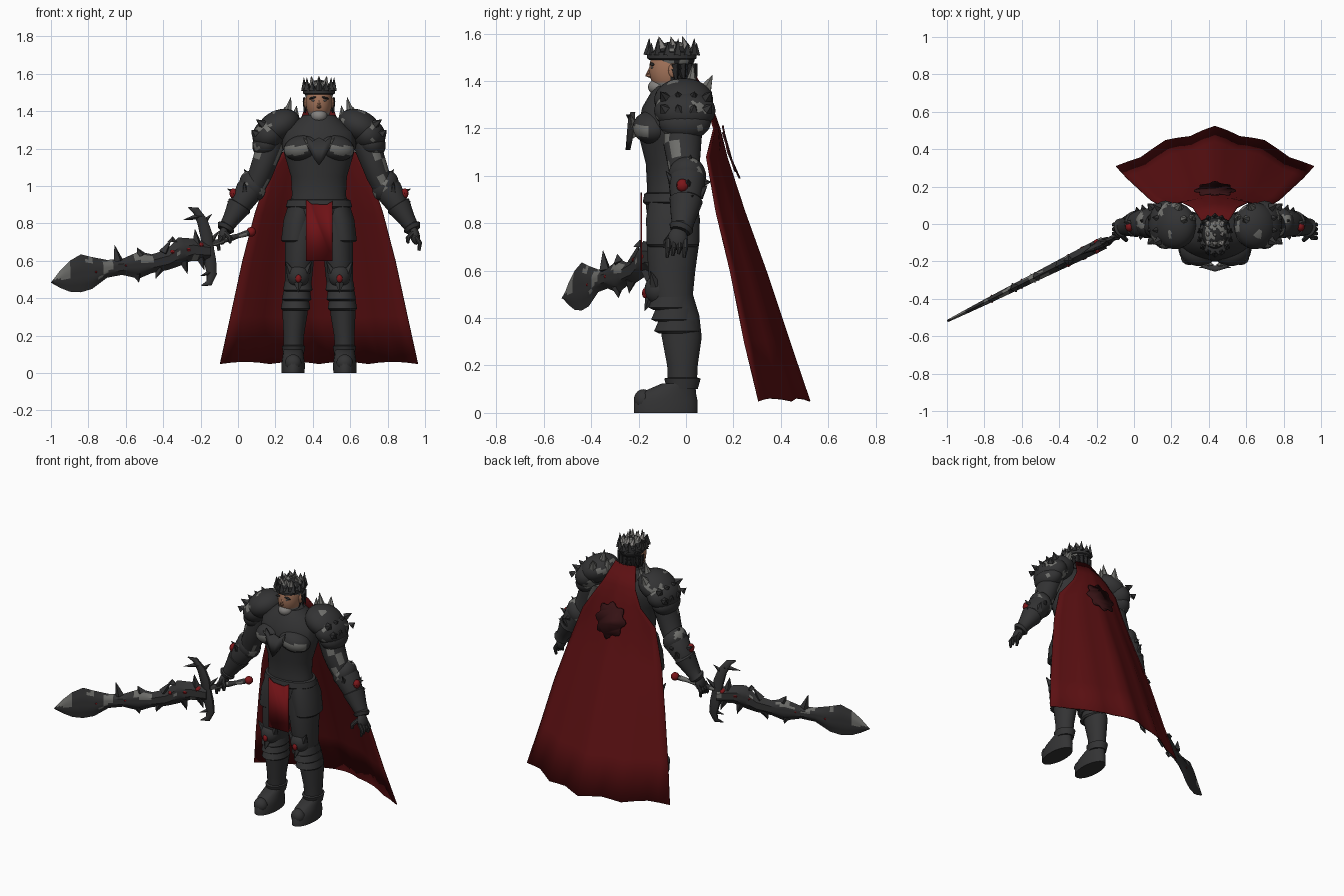
import bpy, bmesh, math
from mathutils import Vector, Matrix, noise

if "Cube" in bpy.data.objects:
    bpy.data.objects.remove(bpy.data.objects["Cube"])

C = 0.433  # the figure's own centre line


def mat(name, rgb):
    m = bpy.data.materials.new(name)
    m.diffuse_color = (*rgb, 1)
    m.use_nodes = True
    m.node_tree.nodes["Principled BSDF"].inputs["Base Color"].default_value = m.diffuse_color
    return m


ARMOUR = mat("dark armour", (0.033, 0.033, 0.034))
WORN = mat("worn metal", (0.16, 0.16, 0.15))
CLOTH = mat("cape red", (0.105, 0.005, 0.006))
TABARD = mat("tabard red", (0.16, 0.006, 0.008))
GEM = mat("gem red", (0.2, 0.008, 0.01))
CREST = mat("crest dark red", (0.035, 0.006, 0.007))
SKIN = mat("skin", (0.36, 0.17, 0.1))
HAIR = mat("dark hair", (0.02, 0.02, 0.021))
BEARD = mat("grey beard", (0.23, 0.22, 0.21))


def make(name, bm, *mats):
    bmesh.ops.recalc_face_normals(bm, faces=bm.faces)
    me = bpy.data.meshes.new(name)
    bm.to_mesh(me)
    bm.free()
    for m in mats:
        me.materials.append(m)
    ob = bpy.data.objects.new(name, me)
    bpy.context.collection.objects.link(ob)
    return ob


def rule(ob, fn):
    for p in ob.data.polygons:
        p.material_index = fn(p.center)
    return ob


def wear(ob, limit=0.35, scale=16):
    ob.data.materials.append(WORN)
    return rule(ob, lambda c: int(noise.noise(c * scale) > limit))


def tube(name, pts, m, n=20, flat=False):
    """Closed skin through rings (x, y, z, radius a, radius b)."""
    bm = bmesh.new()
    P = [Vector(p[:3]) for p in pts]
    rings = []
    for i, p in enumerate(pts):
        t = Vector((0, 0, 1)) if flat else (P[min(i + 1, len(P) - 1)] - P[max(i - 1, 0)]).normalized()
        s = Vector((0, 1, 0)).cross(t).normalized()
        u = t.cross(s)
        rings.append([bm.verts.new(P[i] + s * p[3] * math.cos(a) + u * p[4] * math.sin(a))
                      for a in (2 * math.pi * (k + 0.5) / n for k in range(n))])
    for a, b in zip(rings, rings[1:]):
        for k in range(n):
            bm.faces.new((a[k], a[(k + 1) % n], b[(k + 1) % n], b[k]))
    bm.faces.new(rings[0])
    bm.faces.new(rings[-1])
    return make(name, bm, m)


def ball(name, c, r, m, tilt=0, seg=24):
    bm = bmesh.new()
    bmesh.ops.create_uvsphere(bm, u_segments=seg, v_segments=seg * 2 // 3, radius=1,
                              matrix=Matrix.Translation(c) @ Matrix.Rotation(tilt, 4, 'Y') @ Matrix.Diagonal((*r, 1)))
    return make(name, bm, m)


def spikes(name, items, m, sides=5):
    """Cones given as (base, tip, radius)."""
    bm = bmesh.new()
    for b, t, r in items:
        b, t = Vector(b), Vector(t)
        d = t - b
        M = Matrix.Translation((b + t) / 2) @ d.to_track_quat('Z', 'Y').to_matrix().to_4x4()
        bmesh.ops.create_cone(bm, cap_ends=True, segments=sides, radius1=r, radius2=0.001, depth=d.length, matrix=M)
    return make(name, bm, m)


def plate(name, outline, y, thick, m):
    """Thin plate from an x,z outline; y is a function of x and z."""
    bm = bmesh.new()
    bm.faces.new([bm.verts.new((C + x, y(x, z), z)) for x, z in outline])
    ob = make(name, bm, m)
    ob.modifiers.new("thickness", 'SOLIDIFY').thickness = thick
    return ob


# torso, belt and gorget
tube("torso", [(C, y, z, a, b) for z, y, a, b in (
    (.80, -.06, .15, .1), (.87, -.06, .17, .11), (.95, -.065, .145, .1), (1.05, -.065, .15, .105),
    (1.15, -.065, .18, .13), (1.22, -.06, .2, .14), (1.29, -.055, .19, .13), (1.35, -.05, .12, .1),
    (1.38, -.05, .08, .08))], ARMOUR, 32, True)
tube("belt", [(C, -.062, z, a, a * .68) for z, a in ((.88, .165), (.89, .178), (.925, .168), (.93, .15))], ARMOUR, 32, True)
tube("gorget", [(C, -.055, z, a, a) for z, a in ((1.29, .125), (1.335, .1), (1.365, .085), (1.365, .07))], ARMOUR, 24, True)
tube("neck", [(C, -.05, 1.33, .055, .06), (C, -.06, 1.41, .05, .06)], SKIN, 16, True)
wear(plate("chest_emblem", [(-.07, 1.27), (-.035, 1.24), (0, 1.26), (.035, 1.24), (.07, 1.27), (.055, 1.2), (.03, 1.15),
                       (0, 1.11), (-.03, 1.15), (-.055, 1.2)], lambda x, z: -.235 + abs(x) * .3, .02, ARMOUR), .1)
spikes("emblem_points", [((C + s * x, -.22, z), (C + s * (x + .045), -.235, z + .05), .018)
                         for s in (-1, 1) for x, z in ((.02, 1.17), (.04, 1.21))], WORN, 4)

# tabard
plate("tabard", [(-.07, .6), (.073, .6), (.073, .92), (.04, .9), (-.04, .905), (-.07, .93)],
      lambda x, z: -.185, .008, TABARD)

# head: face, beard and hair by region
head = ball("head", (C, -.065, 1.45), (.07, .09, .112), SKIN, 0, 32)
head.data.materials.append(BEARD)
head.data.materials.append(HAIR)
rule(head, lambda c: 2 if c.z > 1.51 or c.y > -.07 else (1 if c.z < 1.4 else 0))
ball("jaw", (C, -.11, 1.375), (.045, .05, .038), BEARD)
spikes("nose", [((C, -.145, 1.425), (C, -.172, 1.422), .015), ((C, -.142, 1.455), (C, -.17, 1.425), .013)], SKIN, 6)
for s in (-1, 1):
    ball("brow", (C + s * .03, -.142, 1.472), (.025, .01, .006), HAIR, s * .25, 12)
    ball("eye", (C + s * .028, -.143, 1.457), (.012, .007, .005), BEARD, 0, 12)
    ball("ear", (C + s * .07, -.055, 1.445), (.01, .02, .03), SKIN, 0, 12)
wear(ball("hair_cap", (C, -.05, 1.5), (.076, .088, .068), HAIR), .05, 30)
spikes("hair_tufts", [((C + .07 * math.sin(a), -.05 + .08 * math.cos(a), 1.47 - .02 * k),
                       (C + .08 * math.sin(a), -.045 + .09 * math.cos(a), 1.42 - .03 * k), .02)
                      for k in (0, 1) for a in (i * .38 - 1.52 for i in range(9))], HAIR)
# crown with upright points
tube("crown_band", [(C, -.06, z, .077 + e, .096 + e) for z, e in ((1.49, 0), (1.495, .008), (1.52, .01), (1.525, 0))], ARMOUR, 28, True)
spikes("crown_points", [((C + .08 * math.sin(a), -.06 + .1 * math.cos(a), 1.51),
                         (C + .083 * math.sin(a), -.055 + .1 * math.cos(a), 1.56 + .02 * (i % 2)), .02)
                        for i, a in ((i, math.tau * i / 14) for i in range(14))], ARMOUR, 4)
spikes("hair_crest", [((C + x, y, 1.54), (C + x * 1.2, y - .015, 1.588), .02)
                      for x in (-.035, 0, .035) for y in (-.1, -.05, 0)], BEARD, 5)

for s in (-1, 1):
    def X(pts):  # offset from the centre line on this side
        return [(C + s * p[0], *p[1:]) for p in pts]

    def S(items):
        return [((C + s * b[0], *b[1:]), (C + s * t[0], *t[1:]), r) for b, t, r in items]

    # breastplate half, worn along its outer side
    pec = ball("breastplate", (C + s * .085, -.14, 1.205), (.105, .085, .07), ARMOUR, s * .2, 28)
    pec.data.materials.append(WORN)
    rule(pec, lambda c: int(abs(c.x - C) > .07 and c.z < 1.215 and c.z > 1.165 and c.y < -.15))

    # layered pauldron and its spikes
    wear(ball("pauldron_top", (C + s * .215, -.01, 1.32), (.12, .125, .085), ARMOUR, s * .45), .33)
    wear(ball("pauldron_middle", (C + s * .265, -.005, 1.275), (.095, .13, .085), ARMOUR, s * .7), .4)
    wear(ball("pauldron_lower", (C + s * .28, -.005, 1.225), (.08, .11, .07), ARMOUR, s * .6), .45)
    spikes("pauldron_edge", S([((.3 + .04 * k, y, 1.33 - .05 * k), (.335 + .025 * k, y * 1.2, 1.355 - .055 * k), .025)
                               for k in (0, 1) for y in (-.09, -.03, .03, .09)]), ARMOUR)
    spikes("shoulder_spikes", S([((.175, .02, 1.36), (.15, .03, 1.475), .035), ((.2, .07, 1.34), (.18, .112, 1.425), .04),
                                 ((.13, .03, 1.35), (.12, .04, 1.43), .03)]), WORN, 6)

    # arm, gauntlet and elbow guard
    wear(tube("upper_arm", X([(.25, -.01, 1.24, .075, .08), (.29, -.015, 1.13, .068, .08), (.315, -.01, 1.06, .064, .07),
                              (.35, 0, .99, .06, .065)]), ARMOUR), .3)
    wear(ball("elbow_guard", (C + s * .355, .005, 1.0), (.065, .08, .085), ARMOUR, s * .5), .3)
    tube("gauntlet", X([(.34, .005, 1.03, .055, .06), (.37, .005, .98, .075, .08), (.42, 0, .9, .06, .065),
                        (.425, 0, .895, .068, .07), (.465, -.01, .83, .048, .055), (.49, -.015, .79, .04, .045),
                        (.497, -.02, .78, .05, .052), (.505, -.025, .765, .04, .042)]), ARMOUR)
    spikes("elbow_fins", S([((.4, 0, .94), (.49, .01, .985), .04), ((.36, .01, 1.02), (.4, .02, 1.09), .035),
                            ((.37, .04, .97), (.39, .105, .975), .04), ((.44, .01, .89), (.49, .03, .92), .025),
                            ((.39, -.04, .95), (.4, -.085, 1.02), .03), ((.41, .05, .92), (.42, .09, .96), .03)]), ARMOUR)
    ball("elbow_gem", (C + s * .458, -.015, .96), (.022, .026, .028), GEM, 0, 10)
    ball("palm", (C + s * .513, -.035, .735), (.026, .042, .05), ARMOUR, -s * .2, 16)
    for k in range(4):
        y = -.075 + k * .024
        tube("finger", X([(.518, y, .73, .013, .012), (.54, y, .695, .013, .012), (.535, y - .005, .655 + .008 * (k % 3), .008, .007)]), ARMOUR, 8)
    tube("thumb", X([(.5, -.06, .75, .014, .014), (.475, -.085, .72, .013, .012), (.475, -.09, .695, .008, .008)]), ARMOUR, 8)

    # leg with armoured boot
    tube("leg", X([(.085, -.055, .87, .085, .1), (.095, -.055, .72, .087, .112), (.105, -.06, .6, .078, .1),
                   (.11, -.06, .5, .073, .09), (.122, -.025, .41, .065, .082), (.128, -.018, .32, .068, .085),
                   (.135, -.015, .2, .055, .065), (.137, -.015, .1, .052, .06)]), ARMOUR, 24, True)
    tube("hip_plate", X([(.125, -.055, .7, .07, .1), (.125, -.055, .71, .078, .112), (.11, -.055, .82, .08, .115),
                         (.09, -.055, .9, .075, .1)]), ARMOUR, 20, True)
    for k, z in enumerate((.49, .44, .39)):
        tube("shin_band", X([(.113 + .006 * k, -.055 + .012 * k, z, .072, .085), (.113 + .006 * k, -.06 + .012 * k, z - .045, .079, .1),
                             (.113 + .006 * k, -.055 + .012 * k, z - .055, .07, .085)]), ARMOUR, 20, True)
    ball("knee_cap", (C + s * .11, -.115, .52), (.06, .06, .065), ARMOUR)
    spikes("knee_points", S([((.07, -.13, .54), (.04, -.15, .6), .025), ((.15, -.13, .54), (.18, -.15, .6), .025),
                             ((.11, -.15, .48), (.11, -.175, .43), .025)]), ARMOUR)
    ball("knee_gem", (C + s * .11, -.172, .505), (.017, .014, .022), GEM, 0, 10)
    tube("boot_cuff", X([(.136, -.015, .1, .055, .065), (.136, -.015, .145, .063, .078), (.136, -.015, .15, .05, .06)]), ARMOUR, 20, True)
    tube("boot", X([(.138, -.085, 0, .062, .135), (.138, -.085, .05, .063, .135), (.138, -.075, .085, .058, .118),
                    (.138, -.03, .125, .052, .07)]), ARMOUR, 24, True)
    ball("toe_cap", (C + s * .138, -.18, .055), (.045, .04, .045), ARMOUR, 0, 14)

# cape: rows of z, half width, centre y, edge y
bm = bmesh.new()
rows = [(1.42, .075, .045, .02), (1.3, .12, .11, .09), (1.2, .18, .145, .12), (1.08, .27, .175, .09),
        (.85, .345, .25, .13), (.6, .41, .34, .19), (.3, .475, .44, .25), (.05, .53, .525, .31)]
N = 16
grid = []
for r, (z, w, yc, ye) in enumerate(rows):
    f = r / (len(rows) - 1)
    line = []
    for k in range(N + 1):
        u = 2 * k / N - 1
        y = yc + (ye - yc) * abs(u) ** 1.5 + .014 * f * f * math.cos(u * math.pi * 4) - .014 * f * f
        line.append(bm.verts.new((C + u * w, y, z + .012 * f ** 6 * abs(math.sin(u * math.pi * 2)))))
    grid.append(line)
for a, b in zip(grid, grid[1:]):
    for k in range(N):
        bm.faces.new((a[k], a[k + 1], b[k + 1], b[k]))
make("cape", bm, CLOTH).modifiers.new("thickness", 'SOLIDIFY').thickness = .006
# scalloped crest lying on the cape
plate("cape_crest", [((.1 + .012 * math.cos(8 * a)) * math.sin(a), 1.1 + (.1 + .012 * math.cos(8 * a)) * math.cos(a))
                     for a in (math.tau * i / 40 for i in range(40))],
      lambda x, z: .187 - (z - 1.1) * .32 - abs(x) * .12, .008, CREST)


# sword, lying in an upright plane turned about z
def sy(x):
    return -.52 + .5 * (x + 1)


def at(x, z, off=0):
    return (x - off * .45, sy(x) + off * .9, z)


bm = bmesh.new()
stations = [(-.16, .7, .6), (-.25, .72, .6), (-.32, .725, .57), (-.38, .66, .55), (-.46, .635, .535), (-.53, .65, .505),
            (-.62, .61, .525), (-.7, .605, .51), (-.78, .62, .45), (-.84, .635, .432), (-.9, .6, .435), (-.95, .55, .455), (-.998, .486, .482)]
prev = None
for i, (x, a, b) in enumerate(stations):
    h = .03 * (1 - i / 13) + .004
    cut = [at(x, a), at(x, a * .7 + b * .3, h), at(x, a * .3 + b * .7, h), at(x, b), at(x, a * .3 + b * .7, -h), at(x, a * .7 + b * .3, -h)]
    ring = [bm.verts.new(p) for p in cut]
    if prev:
        for k in range(6):
            bm.faces.new((prev[k], prev[(k + 1) % 6], ring[(k + 1) % 6], ring[k]))
    else:
        bm.faces.new(ring)
    prev = ring
bm.faces.new(prev)
bmesh.ops.subdivide_edges(bm, edges=bm.edges, cuts=2, use_grid_fill=True)
blade = make("blade", bm, ARMOUR, WORN)
rule(blade, lambda c: int(c.x < -.9 and c.z > .5 or noise.noise(c * 14) > .36))
spikes("blade_barbs", [(at(x, z), at(x + dx, z + dz), .028) for x, z, dx, dz in (
    (-.64, .6, -.02, .085), (-.52, .63, -.02, .04), (-.4, .64, .04, .07), (-.35, .7, 0, .03), (-.22, .69, -.01, .08),
    (-.29, .6, .02, -.07), (-.42, .56, -.02, -.055), (-.54, .53, .01, -.045), (-.2, .62, .02, -.07))], ARMOUR, 4)
for x, z, r in ((-.27, .66, .026), (-.35, .645, .018), (-.2, .68, .02), (-.6, .575, .012), (-.76, .54, .01)):
    ball("blade_gem", at(x, z), (r, .04 - .03 * abs(x + .2), r), GEM, 0, 10)
for name, path in (("guard_upper", ((-.16, .66, .03), (-.17, .74, .035), (-.19, .81, .03), (-.225, .87, .02), (-.265, .885, .003))),
                   ("guard_lower", ((-.16, .68, .03), (-.15, .6, .035), (-.14, .53, .028), (-.155, .48, .018), (-.195, .468, .003)))):
    tube(name, [(*at(x, z), r, r * .7) for x, z, r in path], ARMOUR, 10)
spikes("guard_spurs", [(at(-.19, .8), at(-.14, .85), .02), (at(-.2, .84), at(-.29, .82), .02), (at(-.14, .54), at(-.2, .52), .018),
                       (at(-.15, .7), at(-.1, .76), .02)], ARMOUR, 4)
wear(tube("grip", [(*at(-.2 + .04 * k, .672 + .0122 * k), .017 - .004 * (k % 2), .017 - .004 * (k % 2)) for k in range(8)], ARMOUR, 12), 0, 40)
ball("pommel", at(.07, .755), (.026, .026, .026), GEM, 0, 12)

# smooth shading with crisp edges
bpy.ops.object.select_all(action='SELECT')
bpy.context.view_layer.objects.active = head
bpy.ops.object.shade_smooth_by_angle(angle=math.radians(35))
